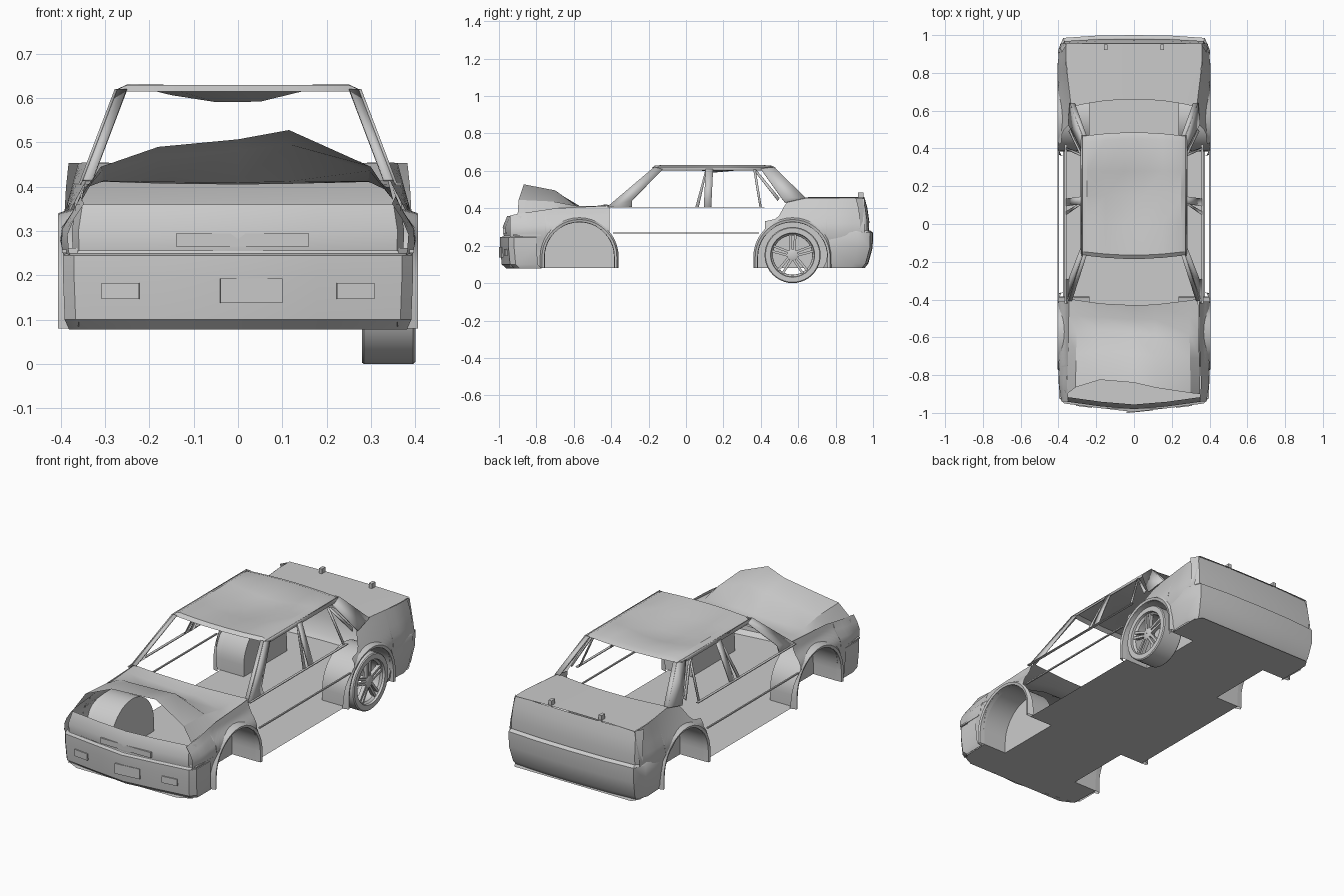
import bpy, bmesh, math
from mathutils import Vector, Matrix

if "Cube" in bpy.data.objects:
    bpy.data.objects.remove(bpy.data.objects["Cube"])

R, AZ = 0.185, 0.14            # wheel arch radius and centre height
FRONT, REAR = -0.57, 0.57      # axle positions
WELL = 0.235                   # inner side of the wheel wells
SIDES = ((1, "right"), (-1, "left"))


def make(name, verts, faces, thick=0):
    bm = bmesh.new()
    vs = [bm.verts.new(v) for v in verts]
    for f in faces:
        bm.faces.new([vs[i] for i in f])
    bmesh.ops.recalc_face_normals(bm, faces=bm.faces)
    me = bpy.data.meshes.new(name)
    bm.to_mesh(me)
    bm.free()
    ob = bpy.data.objects.new(name, me)
    bpy.context.collection.objects.link(ob)
    if thick:
        m = ob.modifiers.new("thickness", 'SOLIDIFY')
        m.thickness, m.offset = thick, 0
    return ob


def grid(name, rows, thick=0):
    n = len(rows[0])
    faces = [(i*n+j, i*n+j+1, (i+1)*n+j+1, (i+1)*n+j)
             for i in range(len(rows)-1) for j in range(n-1)]
    return make(name, [p for r in rows for p in r], faces, thick)


def box(name, c, size, rot=0):
    x, y, z = (s/2 for s in size)
    v = [Vector((a*x, b*y, d*z)) for a in (-1, 1) for b in (-1, 1) for d in (-1, 1)]
    ob = make(name, v, [(0, 1, 3, 2), (4, 6, 7, 5), (0, 4, 5, 1), (2, 3, 7, 6), (0, 2, 6, 4), (1, 5, 7, 3)])
    ob.location, ob.rotation_euler = c, (0, 0, rot)
    return ob


def interp(tab, v):
    if v <= tab[0][0]:
        return tab[0][1]
    for (a, p), (b, q) in zip(tab, tab[1:]):
        if v <= b:
            return p + (q-p)*(v-a)/(b-a)
    return tab[-1][1]


def span(a, b, n):
    return [a + (b-a)*i/n for i in range(n+1)]


def side_x(y, z):
    tab = [(.08, .375), (.2, .388), (.28, .405), (.31, .4)]
    tab += [(.36, .365), (.42, .345)] if y < 0 else [(.455, .33+.12*(y-.6))]
    return interp(tab, z)*interp([(-1, .93), (-.85, .99), (.85, 1), (1, .95)], y)


def cabin_x(z):
    return .355 - (z-.41)*.38


# Floor pan with wheel notches
half = [(.3, -.955), (.37, -.92)]
for c in (FRONT, REAR):
    half += [(.375, c-R), (WELL, c-R), (WELL, c+R), (.375, c+R)]
half += [(.375, .93), (.35, .97)]
loop = [(x, y, .08) for x, y in half] + [(-x, y, .08) for x, y in reversed(half)]
make("floor", loop, [range(len(loop))])


# Fenders and quarter panels, cut by the arches
def panel(name, side, end, stop, cy, s, low, top):
    outer = [(y, low) for y in span(end, cy+s*R, 6)]
    arc = [(cy+s*R*math.cos(a), AZ+R*math.sin(a)) for a in span(0, math.pi, 24)]
    cols = outer + [p for p in arc if s*(p[0]-stop) >= 0]
    grid(name, [[(side*side_x(y, z), y, z) for z in span(b, max(interp(top, y), b+.012), 8)]
                for y, b in cols])


FT = [(-.97, .355), (-.9, .37), (-.7, .4), (-.4, .415)]
RT = [(.42, .33), (.49, .345), (.54, .44), (.63, .456), (.96, .452)]
for s, nm in SIDES:
    panel("front_fender_"+nm, s, -.94, -.4, FRONT, -1, .085, FT)
    panel("rear_quarter_"+nm, s, .955, .42, REAR, 1, .1, RT)
    for cy, end in ((FRONT, "front"), (REAR, "rear")):
        def arch(r):
            return [(cy+r, .08)] + [(cy+r*math.cos(a), AZ+r*math.sin(a))
                                    for a in span(0, math.pi, 20)] + [(cy-r, .08)]
        # Arch flare and inner wheel well
        flare = [[(s*side_x(y, z), y, z) for y, z in arch(.21)]]
        flare += [[(s*x, y, z) for y, z in arch(r)] for r, x in ((.2, .406), (.187, .402), (.185, .375))]
        grid(f"{end}_arch_flare_{nm}", flare)
        w = arch(R)
        n = len(w)
        grid(f"{end}_wheel_well_{nm}", [[(s*x, y, z) for y, z in w] for x in (.375, WELL)])
        make(f"{end}_well_wall_{nm}", [(s*WELL, y, z) for y, z in w], [range(n)])


# Front and rear fascias wrapped round a plan path
def wrap(name, plan, levels):
    path = [(-x, y) for x, y in plan] + [(x, y) for x, y in reversed(plan[:-1])]
    grid(name, [[(x*k, y*k, z) for x, y in path] for z, k in levels])


wrap("front_fascia", [(.395, -.8), (.395, -.92), (.37, -.95), (.18, -.975), (0, -.995)],
     [(.078, .965), (.1, .99), (.2, 1), (.245, 1), (.25, .98), (.262, .975)])
wrap("front_lamp_panel", [(.375, -.9), (.36, -.94), (.18, -.965), (0, -.98)],
     [(.255, .995), (.3, 1), (.36, .975)])
wrap("rear_bumper", [(.395, .765), (.402, .92), (.375, .985), (.2, .997), (0, 1)],
     [(.08, .955), (.105, .975), (.19, .998), (.27, 1), (.28, .985), (.28, .96)])
wrap("rear_panel", [(.392, .93), (.37, .968), (.2, .978), (0, .98)],
     [(.26, .998), (.33, 1), (.4, .99), (.454, .975)])

# Front and rear details
box("grille", (.01, -.972, .28), (.3, .012, .03))
box("front_plate", (.03, -.99, .165), (.14, .008, .055), .1)
for s, nm in SIDES:
    box("fog_lamp_"+nm, (s*.265, -.963, .165), (.085, .01, .036), s*.12)
    box("spoiler_stub_"+nm, (s*.15, .935, .467), (.018, .03, .035))

# Crumpled hood: the outer edges follow the fenders, the middle buckles up
front = [(-.355, -.9, .365), (-.31, -.865, .445), (-.18, -.825, .49), (0, -.84, .507),
         (.115, -.867, .528), (.3, -.895, .445), (.35, -.9, .37)]
rows = []
for fy, fz in ((0, 0), (.18, .02), (.36, .06), (.62, .7), (1, 1)):
    row = []
    for x, y, z in front:
        u = 1-(x/.355)**2
        edge = abs(x) > .34
        y0, z0 = -.395-.035*u, .413+.008*u-(.018*u if 0 < fz < .1 else 0)
        row.append((x*(.97+.03*fy), y0+(y-y0)*fy, z0+(z-z0)*(fy if edge else fz)))
    rows.append(row)
grid("crumpled_hood", rows)

# Trunk deck
rows = []
for t in span(0, 1, 4):
    row = []
    for u in span(-1, 1, 8):
        y = (.62+.04*(1-u*u))*(1-t)+.955*t
        row.append((u*side_x(y, .455), y, .454+.006*(1-u*u)))
    rows.append(row)
grid("trunk_deck", rows)

# Roof with dented middle
rows = []
for y, z, dent in ((-.165, .615, 0), (-.145, .63, 0), (0, .631, .017), (.15, .631, .04),
                   (.28, .631, .028), (.43, .63, 0), (.465, .617, 0)):
    bow = -.02 if y < -.1 else (.02 if y > .4 else 0)
    rows.append([(x, y+bow*(1-(x/.275)**2), z-(.012 if abs(x) > .27 else 0)
                  - dent*min(1, (1-min(1, abs(x+.02)/.23))*1.4))
                 for x in (-.275, -.25, -.15, -.05, .05, .15, .25, .275)])
grid("roof", rows)

# Window frames, pillars and side strips
FRAMES = {
    "front_pillar": [(-.42, .408), (-.17, .62), (-.125, .608), (-.29, .44), (-.29, .405)],
    "roof_rail": [(-.17, .62), (.47, .62), (.42, .603), (-.13, .603)],
    "middle_pillar": [(.095, .405), (.135, .405), (.145, .61), (.105, .61)],
    "door_frame_edge": [(.05, .405), (.068, .405), (.105, .57), (.105, .61)],
    "rear_door_frame": [(.393, .405), (.405, .405), (.373, .605), (.36, .605)],
    "quarter_window_frame": [(.365, .6), (.38, .6), (.5, .455), (.49, .44)],
    "rear_pillar": [(.4, .61), (.47, .62), (.64, .455), (.53, .43), (.51, .455)],
}
for s, nm in SIDES:
    for name, pts in FRAMES.items():
        make(f"{name}_{nm}", [(s*cabin_x(z), y, z) for y, z in pts], [range(len(pts))], .006)
    for name, a, b in (("windshield_edge", (-.405, .415), (-.165, .618)),
                       ("rear_window_edge", (.635, .457), (.467, .618))):
        grid(f"{name}_{nm}", [[(s*(cabin_x(z)-d), y, z) for d in (0, .025)] for y, z in (a, b)], .006)
    box("window_sill_"+nm, (s*.362, 0, .406), (.014, .84, .004))
    box("side_trim_"+nm, (s*.4, 0, .268), (.008, .78, .007))
    box("fender_trim_"+nm, (s*.392, -.85, .255), (.01, .15, .008))

# Right rear wheel: tyre and rim by revolution
prof = [(.28, .105), (.28, .147), (.284, .15), (.395, .15), (.4, .145), (.4, .118),
        (.388, .116), (.378, .106), (.28, .105)]
grid("rear_wheel", [[(x, REAR+r*math.cos(a), .15+r*math.sin(a)) for x, r in prof]
                    for a in span(0, 2*math.pi, 40)])
hub = [(.36, .03), (.388, .03), (.392, .02), (.392, .001)]
grid("wheel_hub", [[(x, REAR+r*math.cos(a), .15+r*math.sin(a)) for x, r in hub]
                   for a in span(0, 2*math.pi, 20)])
for i in range(5):
    for k in (-1, 1):
        ang = i*2*math.pi/5
        ob = box(f"wheel_spoke_{i}_{'a' if k < 0 else 'b'}", (0, 0, 0), (.02, .013, .09))
        ob.matrix_world = (Matrix.Translation((.378, REAR, .15)) @ Matrix.Rotation(ang, 4, 'X')
                           @ Matrix.Translation((0, k*.012, .066)) @ Matrix.Rotation(-k*.05, 4, 'X'))

# Smooth shading with sharp creases
bpy.ops.object.select_all(action='SELECT')
bpy.context.view_layer.objects.active = bpy.data.objects["roof"]
bpy.ops.object.shade_smooth_by_angle(angle=math.radians(30))
